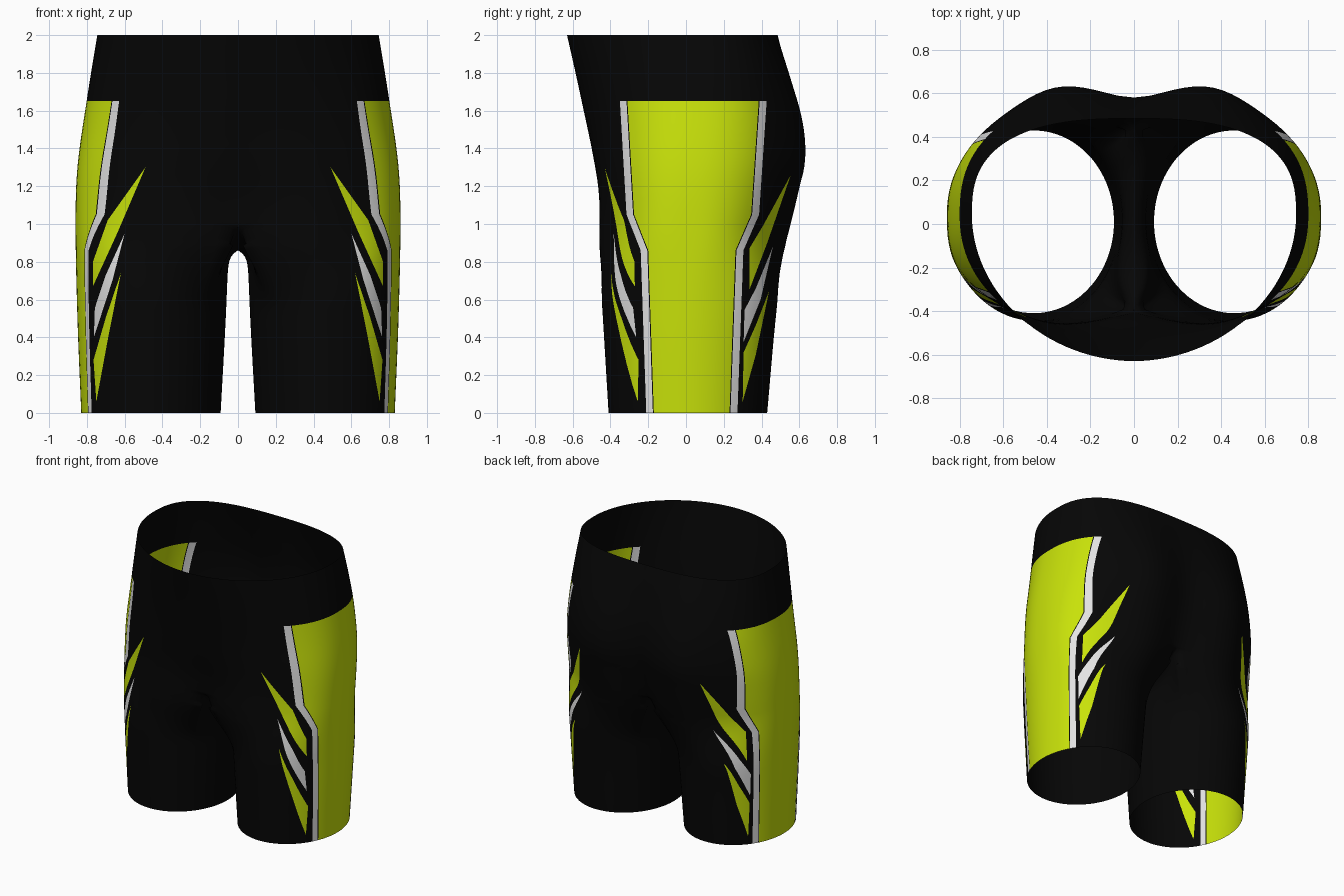
import bpy, bmesh, math
from mathutils import Vector

if "Cube" in bpy.data.objects:
    bpy.data.objects.remove(bpy.data.objects["Cube"], do_unlink=True)


def material(name, rgb):
    m = bpy.data.materials.new(name)
    m.use_nodes = True
    m.diffuse_color = (*rgb, 1)
    bsdf = m.node_tree.nodes["Principled BSDF"]
    bsdf.inputs["Base Color"].default_value = (*rgb, 1)
    bsdf.inputs["Roughness"].default_value = 0.7
    return m


def curve(*pts):
    """Smooth function of height through (z, value) points."""
    def slope(i):
        a, b = pts[max(i - 1, 0)], pts[min(i + 1, len(pts) - 1)]
        return (b[1] - a[1]) / (b[0] - a[0])

    def f(z):
        i = 0
        while i < len(pts) - 2 and z > pts[i + 1][0]:
            i += 1
        (z0, v0), (z1, v1) = pts[i], pts[i + 1]
        h = z1 - z0
        t = min(max((z - z0) / h, 0), 1)
        return (v0 * (1 + 2 * t) * (1 - t) ** 2 + slope(i) * h * t * (1 - t) ** 2
                + v1 * t * t * (3 - 2 * t) + slope(i + 1) * h * t * t * (t - 1))
    return f


# Body measurements by height
outer = curve((0, .83), (.5, .85), (1, .86), (1.3, .85), (1.66, .80), (2, .745))
inner = curve((0, .092), (.5, .065), (1, .045))
front = curve((0, -.41), (.5, -.44), (.8, -.458), (1.1, -.458), (1.4, -.505), (1.7, -.565), (2, -.63))
back = curve((0, .43), (.5, .475), (.85, .518), (1.15, .588), (1.35, .628), (1.55, .615), (1.78, .555), (2, .485))
cleft = curve((.5, .09), (1, .08), (1.35, .055), (1.7, .025), (2, 0))
back_lobe = curve((.5, .03), (1, .035), (1.4, .036), (1.7, .02), (2, 0))
front_dip = curve((.5, .05), (1, .045), (1.3, .01), (2, 0))
front_lobe = curve((.5, .025), (1, .022), (1.3, .008), (1.6, 0), (2, 0))
front_power = curve((.5, 2.7), (1, 2.7), (1.5, 2.25), (2, 1.95))
back_power = curve((.5, 2.3), (1, 2.3), (1.4, 2.32), (1.7, 2.5), (2, 2.7))

CROTCH, JOIN, SPLIT = .86, 1.0, math.radians(135)
OUT, INN, LEG_ROWS, HIP_ROWS = 56, 28, 34, 26


def leg_point(phi, z):
    a, b = (outer(z) - inner(z)) / 2, (back(z) - front(z)) / 2
    return Vector((inner(z) + a + a * math.cos(phi), (back(z) + front(z)) / 2 + b * math.sin(phi), z))


def hip_point(s, z):
    """s runs from -1 at the front centre to 1 at the back centre."""
    n = back_power(z) if s > 0 else front_power(z)
    mid = .04
    al = abs(s) * math.pi / 2
    x = outer(z) * max(math.cos(al), 0) ** (2 / n) if abs(s) < 1 else 0
    y = math.sin(al) ** (2 / n)
    bump = math.exp(-((x - .38) / .18) ** 2)
    dent = math.exp(-(x / .17) ** 2)
    if s > 0:
        y = mid + (back(z) - mid) * y - cleft(z) * dent + back_lobe(z) * bump
    else:
        y = mid + (front(z) - mid) * y + front_dip(z) * dent - front_lobe(z) * bump
    return Vector((x, y, z))


# One half of the garment: a leg tube that opens into the hips
bm = bmesh.new()
angles = [SPLIT * (2 * i / OUT - 1) for i in range(OUT + 1)]
angles += [SPLIT + (2 * math.pi - 2 * SPLIT) * i / INN for i in range(1, INN)]
rows = []
for r in range(LEG_ROWS + 1):
    t = 1 - (1 - r / LEG_ROWS) ** 1.5
    k = max(t - .55, 0) / .45
    ease = k * k * (3 - 2 * k)
    row = []
    for i, phi in enumerate(angles):
        u = max(i - OUT, 0) / INN
        e = abs(2 * u - 1) ** 3
        z = t * (CROTCH + (JOIN - CROTCH) * e)
        if i <= OUT:
            goal = hip_point(phi / SPLIT, z)
        else:
            goal = hip_point(1, z).lerp(hip_point(-1, z), u)
        row.append(bm.verts.new(leg_point(phi, z).lerp(goal, ease * e + t ** 30 * (1 - e))))
    rows.append(row)
for lo, hi in zip(rows, rows[1:]):
    for i in range(len(angles)):
        j = (i + 1) % len(angles)
        bm.faces.new((lo[i], lo[j], hi[j], hi[i]))
last = rows[-1][:OUT + 1]
for r in range(1, HIP_ROWS + 1):
    z = JOIN + (2 - JOIN) * r / HIP_ROWS
    row = [bm.verts.new(hip_point(phi / SPLIT, z)) for phi in angles[:OUT + 1]]
    for i in range(OUT):
        bm.faces.new((last[i], last[i + 1], row[i + 1], row[i]))
    last = row

# Soften where the leg meets the hips
soft = [v for v in bm.verts if .9 < v.co.z < 1.25 and v.co.x < .4]
seam = [v for v in soft if v.co.x < 1e-4]
for _ in range(3):
    bmesh.ops.smooth_vert(bm, verts=soft, factor=.5, use_axis_x=True, use_axis_y=True, use_axis_z=True)
    for v in seam:
        v.co.x = 0

# Painted shapes: (axis paired with height, material, outline, region)
LIME, GREY = 1, 2
on_front = lambda c: c.y < -.1 and c.x > .4
on_back = lambda c: c.y > .1 and c.x > .4
on_side = lambda c: c.x > .4
front_edge = [(-.31, 1.65), (-.275, 1.05), (-.2, .86), (-.17, -.01)]
back_edge = [(.385, 1.65), (.345, 1.05), (.262, .86), (.23, -.01)]


def stripe(edge, gap, width):
    return [(y + gap, z) for y, z in edge] + [(y + gap + width, z) for y, z in reversed(edge)]


shapes = [
    (1, LIME, front_edge + back_edge[::-1], on_side),
    (1, GREY, stripe(front_edge, -.005, -.035), on_side),
    (1, GREY, stripe(back_edge, .005, .037), on_side),
    (0, LIME, [(.49, 1.3), (.69, 1.02), (.768, .8), (.768, .67), (.64, .95)], on_front),
    (0, GREY, [(.6, .95), (.7, .73), (.758, .555), (.763, .4), (.665, .7)], on_front),
    (0, LIME, [(.62, .74), (.7, .505), (.765, .28), (.75, .06), (.69, .385)], on_front),
    (1, LIME, [(.555, 1.26), (.41, .995), (.335, .87), (.335, .65), (.43, .9)], on_back),
    (1, GREY, [(.46, .88), (.37, .66), (.31, .545), (.305, .375), (.395, .6)], on_back),
    (1, LIME, [(.44, .645), (.37, .465), (.305, .32), (.3, .06), (.37, .31)], on_back),
]


def inside(a, z, poly):
    hit = False
    for (a0, z0), (a1, z1) in zip(poly, poly[1:] + poly[:1]):
        if (z0 > z) != (z1 > z) and a < a0 + (z - z0) / (z1 - z0) * (a1 - a0):
            hit = not hit
    return hit


# Cut the cloth along every outline edge
for axis, mat, poly, region in shapes:
    for (a0, z0), (a1, z1) in zip(poly, poly[1:] + poly[:1]):
        if max(z0, z1) <= 0:
            continue
        lo_a, hi_a, lo_z, hi_z = min(a0, a1) - .04, max(a0, a1) + .04, min(z0, z1) - .04, max(z0, z1) + .04
        faces = []
        for f in bm.faces:
            c = f.calc_center_median()
            if region(c) and lo_a < c[axis] < hi_a and lo_z < c.z < hi_z:
                faces.append(f)
        geom = set(faces)
        for f in faces:
            geom.update(f.edges)
            geom.update(f.verts)
        point, normal = Vector((0, 0, z0)), Vector((0, 0, a1 - a0))
        point[axis], normal[axis] = a0, z0 - z1
        bmesh.ops.bisect_plane(bm, geom=list(geom), dist=1e-4, plane_co=point, plane_no=normal.normalized())

# Colour the cut faces
for f in bm.faces:
    f.smooth = True
    c = f.calc_center_median()
    for axis, mat, poly, region in shapes:
        if region(c) and inside(c[axis], c.z, poly):
            f.material_index = mat

# Face outwards
bm.normal_update()
side = max(bm.faces, key=lambda f: f.calc_center_median().x)
if side.normal.x < 0:
    bmesh.ops.reverse_faces(bm, faces=bm.faces[:])

mesh = bpy.data.meshes.new("shorts")
bm.to_mesh(mesh)
bm.free()
for m in (material("black cloth", (.0018, .0018, .0018)),
          material("lime panel", (.58, .76, .003)),
          material("light grey trim", (.77, .77, .77))):
    mesh.materials.append(m)
shorts = bpy.data.objects.new("shorts", mesh)
bpy.context.collection.objects.link(shorts)
mirror = shorts.modifiers.new("other half", "MIRROR")
mirror.merge_threshold = .0005
